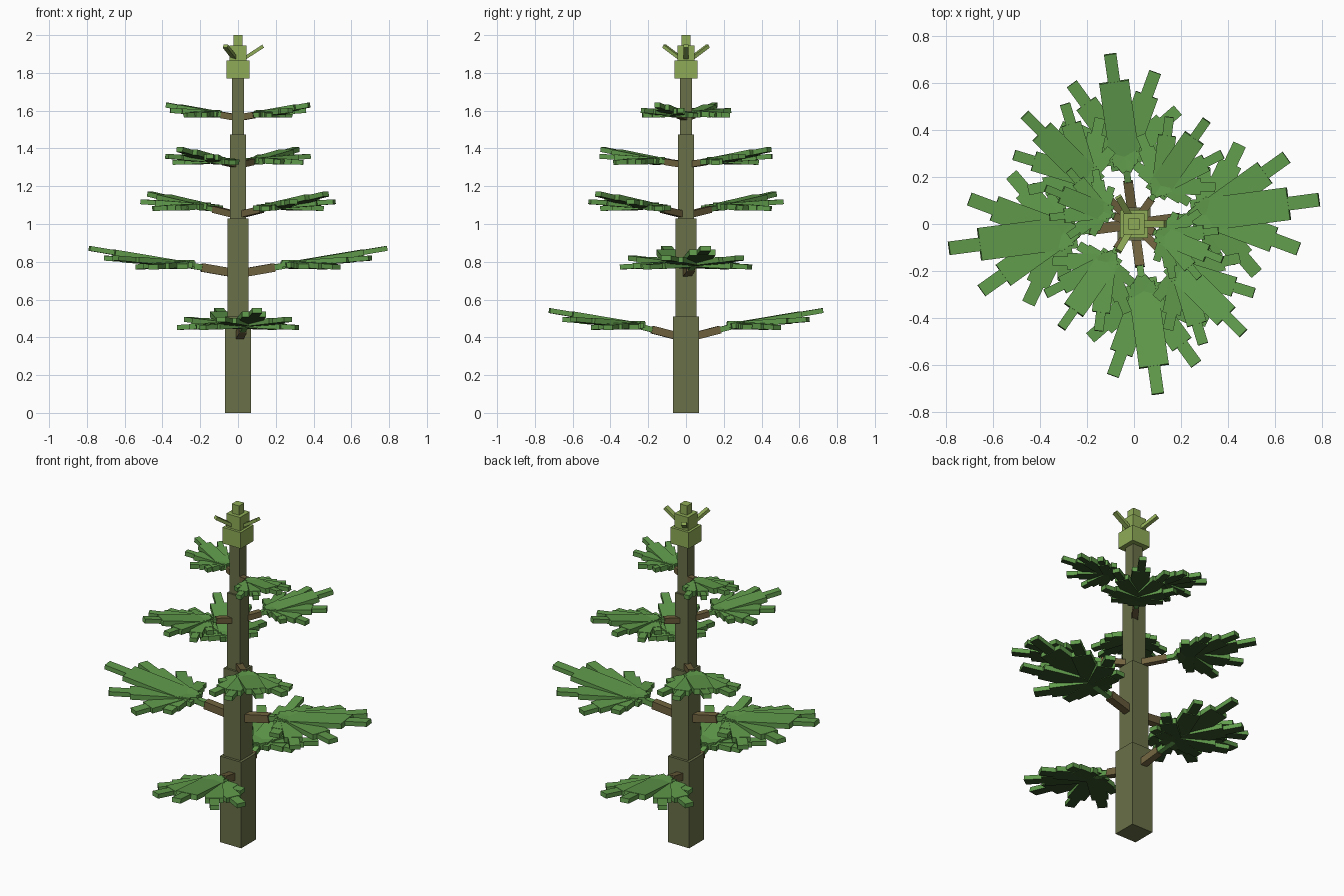
import bpy, bmesh
from math import radians
from mathutils import Matrix, Vector

cube = bpy.data.objects.get("Cube")
if cube:
    bpy.data.objects.remove(cube, do_unlink=True)


def material(name, hex_colour):
    srgb = [int(hex_colour[i:i + 2], 16) / 255 for i in (0, 2, 4)]
    rgba = [((c + 0.055) / 1.055) ** 2.4 for c in srgb] + [1]
    m = bpy.data.materials.new(name)
    m.use_nodes = True
    m.diffuse_color = rgba
    m.node_tree.nodes["Principled BSDF"].inputs["Base Color"].default_value = rgba
    return m


BARK = material("olive bark", "6A7048")
WOOD = material("brown wood", "70633F")
LEAF = material("leaf green", "619C4C")
UNDER = material("leaf underside", "37522B")
CROWN = material("young shoot green", "8FAB57")


def rot(degrees, axis):
    return Matrix.Rotation(radians(degrees), 4, axis)


def add_box(bm, matrix, x0, x1, width, thick, under=0):
    """Box lying along local x; its lower face takes the 'under' material."""
    fit = Matrix.Translation(((x0 + x1) / 2, 0, 0)) @ Matrix.Diagonal((x1 - x0, width, thick, 1))
    verts = bmesh.ops.create_cube(bm, size=1, matrix=matrix @ fit)["verts"]
    down = matrix.to_3x3() @ Vector((0, 0, -1))
    for face in {f for v in verts for f in v.link_faces}:
        face.normal_update()
        if face.normal.dot(down) > 0.9:
            face.material_index = under


def finish(bm, name, *mats):
    mesh = bpy.data.meshes.new(name)
    bm.to_mesh(mesh)
    bm.free()
    for m in mats:
        mesh.materials.append(m)
    bpy.context.collection.objects.link(bpy.data.objects.new(name, mesh))


def block(name, z0, z1, half, mat):
    bm = bmesh.new()
    size = Matrix.Diagonal((2 * half, 2 * half, z1 - z0, 1))
    bmesh.ops.create_cube(bm, size=1, matrix=Matrix.Translation((0, 0, (z0 + z1) / 2)) @ size)
    finish(bm, name, mat)


# Trunk sections and crown blocks, tapering upward
block("trunk_base", 0, 0.51, 0.07, BARK)
block("trunk_lower", 0.51, 1.03, 0.055, BARK)
block("trunk_middle", 1.03, 1.475, 0.043, BARK)
block("trunk_upper", 1.475, 1.77, 0.033, BARK)
block("crown_base", 1.77, 1.865, 0.06, CROWN)
block("crown_middle", 1.865, 1.945, 0.045, CROWN)
block("crown_tip", 1.945, 2.0, 0.024, CROWN)

# Three shoots around the crown
bm = bmesh.new()
for turn in (0, 120, 240):
    pose = rot(turn, "Z") @ Matrix.Translation((0.02, 0, 1.868)) @ rot(-33, "Y")
    add_box(bm, pose, 0, 0.135, 0.028, 0.018)
finish(bm, "crown_shoots", CROWN)

# Leaf fingers: spread angle, pitch, length, blade width
FINGERS = [(0, 9.5, 0.49, 0.14), (28, 4, 0.42, 0.11),
           (57, -3, 0.33, 0.10), (86, -4, 0.20, 0.08)]


def leaf_fan(name, turn, reach, height, scale):
    bm = bmesh.new()
    root = rot(turn, "Z") @ Matrix.Translation((reach, 0, height))
    for spread, pitch, length, width in FINGERS:
        for side in ((1, -1) if spread else (1,)):
            pose = root @ rot(side * spread, "Z") @ rot(-pitch, "Y")
            size = length * scale
            add_box(bm, pose, -0.06 * scale, size * 0.73, width * scale, 0.03, 1)
            add_box(bm, pose, size * 0.5, size, 0.058 * scale, 0.026, 1)
    finish(bm, name, LEAF, UNDER)


def branch(name, turn, reach, z0, z1, scale):
    start, end = Vector((0.02, 0, z0)), Vector((reach, 0, z1))
    run = end - start
    pose = rot(turn, "Z") @ Matrix.Translation(start) @ run.to_track_quat("X", "Z").to_matrix().to_4x4()
    joint = run.length * 0.6
    bm = bmesh.new()
    add_box(bm, pose, 0, joint, 0.045 * scale, 0.045 * scale)
    finish(bm, name + "_branch", WOOD)
    bm = bmesh.new()
    add_box(bm, pose, joint, run.length, 0.032 * scale, 0.032 * scale)
    finish(bm, name + "_stalk", LEAF)


# Tiers: turn, fan reach, branch height, fan height, scale
TIERS = [(-82, 0.29, 0.40, 0.468, 0.91), (7.5, 0.31, 0.74, 0.79, 1.0),
         (-45, 0.28, 1.05, 1.095, 0.78), (55, 0.20, 1.315, 1.338, 0.70),
         (-22, 0.14, 1.565, 1.585, 0.55)]
for number, (turn, reach, z0, z1, scale) in enumerate(TIERS, 1):
    for label, flip in (("a", 0), ("b", 180)):
        name = f"tier_{number}{label}"
        branch(name, turn + flip, reach, z0, z1, max(scale, 0.75))
        leaf_fan(name + "_leaf", turn + flip, reach, z1, scale)
